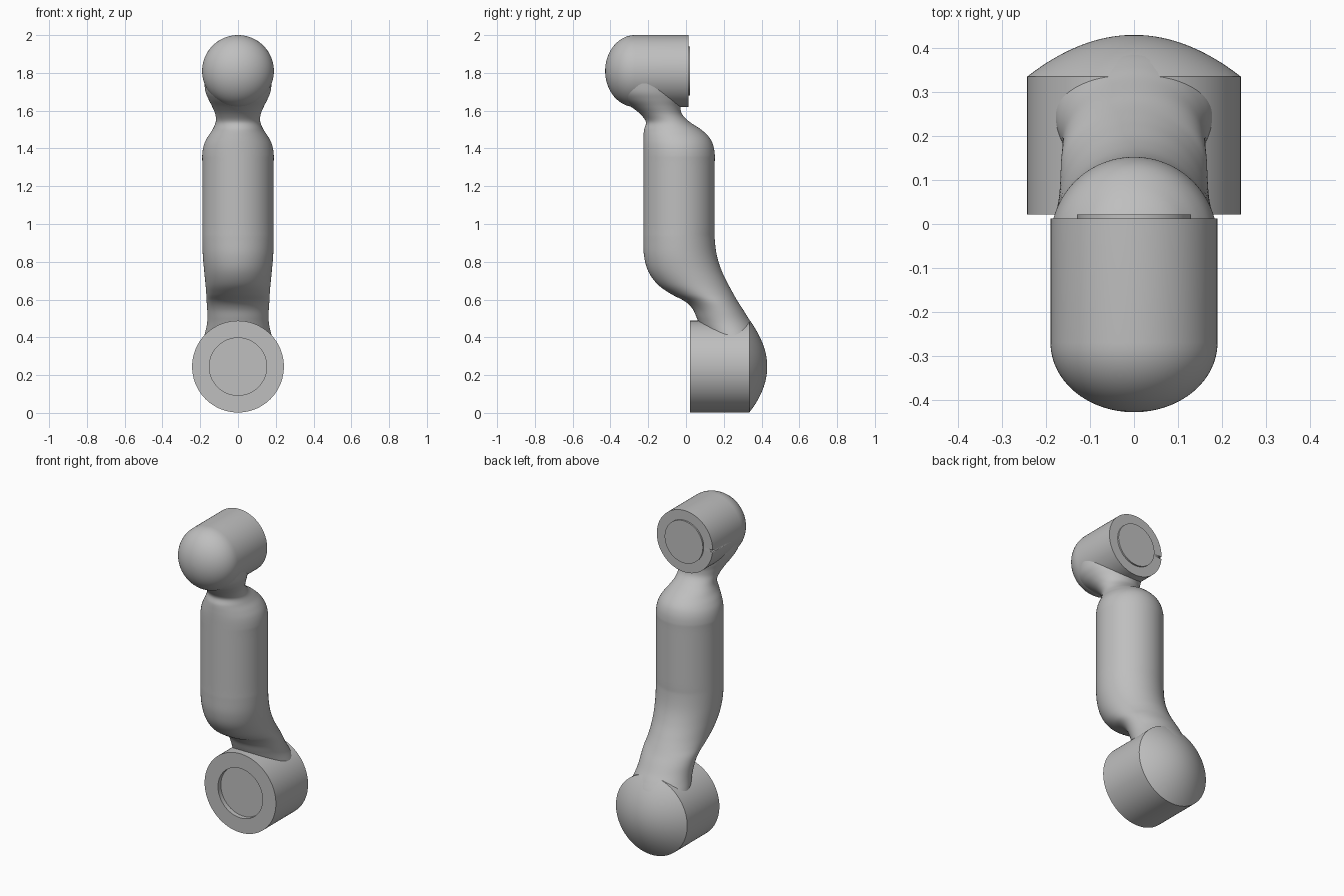
import bpy, bmesh, math
from mathutils import Vector

cube = bpy.data.objects.get("Cube")
if cube:
    bpy.data.objects.remove(cube)

grey = bpy.data.materials.new("light_grey")
grey.use_nodes = True
colour = (0.52, 0.52, 0.52, 1)
grey.diffuse_color = colour
grey.node_tree.nodes["Principled BSDF"].inputs["Base Color"].default_value = colour


def skin(name, rings, angle=35):
    """Join closed rings of points into a capped, smooth shaded solid."""
    bm = bmesh.new()
    loops = [[bm.verts.new(p) for p in ring] for ring in rings]
    n = len(loops[0])
    for a, b in zip(loops, loops[1:]):
        for i in range(n):
            j = (i + 1) % n
            bm.faces.new((a[i], a[j], b[j], b[i]))
    bm.faces.new(loops[0])
    bm.faces.new(loops[-1])
    bmesh.ops.recalc_face_normals(bm, faces=bm.faces)
    mesh = bpy.data.meshes.new(name)
    bm.to_mesh(mesh)
    bm.free()
    mesh.materials.append(grey)
    obj = bpy.data.objects.new(name, mesh)
    bpy.context.collection.objects.link(obj)
    bpy.ops.object.select_all(action="DESELECT")
    obj.select_set(True)
    bpy.context.view_layer.objects.active = obj
    bpy.ops.object.shade_smooth_by_angle(angle=math.radians(angle))
    return obj


def ring(cx, cy, rx, ry, n=96):
    steps = [2 * math.pi * i / n for i in range(n)]
    return [(cx + rx * math.cos(t), cy + ry * math.sin(t)) for t in steps]


def turned(name, profile, height):
    """Turn (y, radius) points about an axis running front to back."""
    return skin(name, [[(x, y, z) for x, z in ring(0, height, r, r)]
                       for y, r in profile])


def spline(points, steps=6):
    """Catmull-Rom interpolation through the section list."""
    pts = [Vector(p) for p in points]
    pts = [pts[0]] + pts + [pts[-1]]
    out = []
    for a, b, c, d in zip(pts, pts[1:], pts[2:], pts[3:]):
        for k in range(steps):
            t = k / steps
            out.append(b + (c - a) * (t / 2)
                       + (a * 2 - b * 5 + c * 4 - d) * (t * t / 2)
                       + (b * 3 - a - c * 3 + d) * (t ** 3 / 2))
    return out + [pts[-1]]


quarter = [math.pi / 2 * i / 16 for i in range(16)]

# Lower joint: recessed front face, drum and shallow domed back
R = 0.243
lower = [(0.05, 0.152), (0.022, 0.152), (0.022, R), (0.335, R)]
lower += [(0.43 - 0.095 * (1 - k / 16) ** 2, R * (1 - k / 16)) for k in range(1, 16)]
lower += [(0.43, 0.003)]
turned("lower_joint", lower, R + 0.002)

# Upper joint: raised disc on the back, drum and rounded front
r = 0.19
upper = [(0.022, 0.13), (0.013, 0.13), (0.013, r)]
upper += [(-0.27 - 0.158 * math.sin(t), r * math.cos(t)) for t in quarter]
upper += [(-0.428, 0.003)]
upper_joint = turned("upper_joint", upper, 2 - r)

# Small locating notch in the rim of the upper joint
notch = skin("notch_cutter", [[(x, y, 1.80 + s) for x, y in ring(-r, 0.013, 0.02, 0.014, 16)]
                              for s in (-0.007, 0.007)])
notch.hide_render = True
notch.hide_viewport = True
cut = upper_joint.modifiers.new("notch", "BOOLEAN")
cut.operation = "DIFFERENCE"
cut.object = notch

# Arm body: sections as height, front y, back y, half width
sections = [
    (0.30, 0.13, 0.415, 0.185), (0.36, 0.12, 0.402, 0.190),
    (0.41, 0.10, 0.386, 0.178), (0.46, 0.075, 0.358, 0.166),
    (0.50, 0.058, 0.331, 0.162), (0.55, 0.035, 0.300, 0.163),
    (0.59, -0.005, 0.274, 0.166), (0.63, -0.08, 0.251, 0.168),
    (0.68, -0.150, 0.224, 0.172), (0.75, -0.200, 0.190, 0.179),
    (0.83, -0.222, 0.164, 0.186), (0.92, -0.226, 0.152, 0.189),
    (1.00, -0.226, 0.152, 0.189), (1.30, -0.226, 0.152, 0.189),
    (1.37, -0.226, 0.152, 0.189), (1.42, -0.226, 0.143, 0.180),
    (1.46, -0.225, 0.122, 0.161), (1.50, -0.222, 0.080, 0.135),
    (1.54, -0.212, 0.020, 0.118), (1.58, -0.240, -0.020, 0.120),
    (1.62, -0.290, -0.030, 0.136), (1.66, -0.352, -0.025, 0.156),
    (1.70, -0.388, -0.03, 0.172), (1.76, -0.400, -0.05, 0.180),
]
# Half of the raw values give centre and depth of each ring
rings = [[(x, y, z) for x, y in ring(0, (front + back) / 2, w, (back - front) / 2)]
         for z, front, back, w in (tuple(v) for v in spline(sections))]
skin("arm_body", rings, 60)
